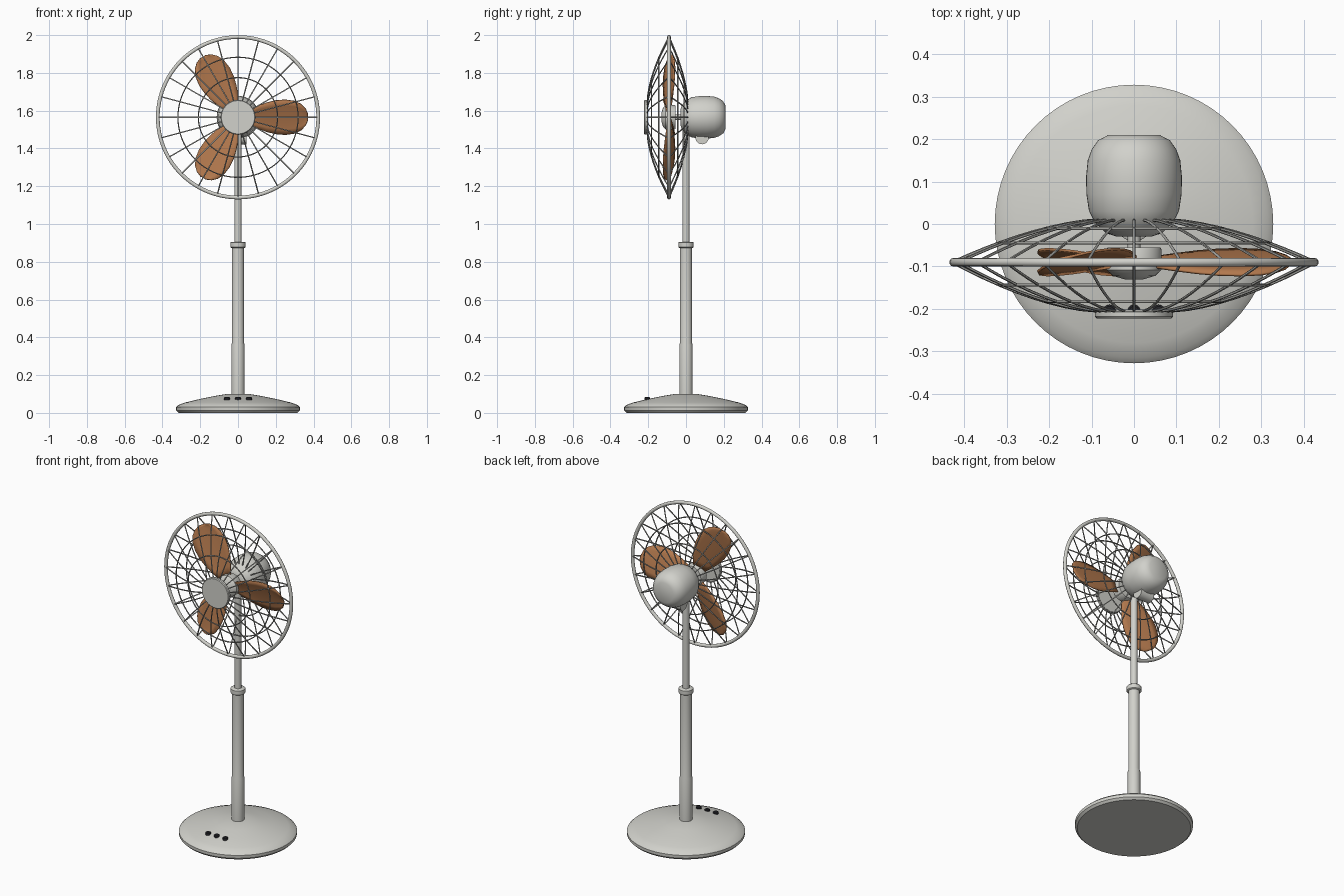
import bpy
import bmesh
from math import cos, sin, pi, radians

cube = bpy.data.objects.get("Cube")
if cube:
    bpy.data.objects.remove(cube)

HEAD = 1.565    # height of the fan axis
RIM_Y = -0.09   # plane of the guard rim and blades


def material(name, r, g, b, rough=0.5):
    m = bpy.data.materials.new(name)
    m.use_nodes = True
    m.diffuse_color = (r, g, b, 1)
    bsdf = m.node_tree.nodes["Principled BSDF"]
    bsdf.inputs["Base Color"].default_value = (r, g, b, 1)
    bsdf.inputs["Roughness"].default_value = rough
    return m


shell = material("warm light grey", 0.64, 0.64, 0.60)
wire = material("wire grey", 0.36, 0.36, 0.34)
wood = material("wood brown", 0.45, 0.19, 0.075)
black = material("button black", 0.02, 0.02, 0.025)


def finish(obj, mat, angle=40):
    obj.data.materials.append(mat)
    bpy.ops.object.select_all(action="DESELECT")
    obj.select_set(True)
    bpy.context.view_layer.objects.active = obj
    if obj.type == "CURVE":
        bpy.ops.object.convert(target="MESH")
    bpy.ops.object.shade_smooth_by_angle(angle=radians(angle))
    return obj


def from_bmesh(name, bm, mat, angle=40):
    bmesh.ops.recalc_face_normals(bm, faces=bm.faces)
    mesh = bpy.data.meshes.new(name)
    bm.to_mesh(mesh)
    bm.free()
    obj = bpy.data.objects.new(name, mesh)
    bpy.context.collection.objects.link(obj)
    return finish(obj, mat, angle)


def lathe(name, profile, mat, place, steps=48, angle=40):
    """Revolve (radius, height) points; place maps local x, y, height to space."""
    bm = bmesh.new()
    rings = []
    for r, h in profile:
        turns = [2 * pi * i / steps for i in range(steps)]
        rings.append([bm.verts.new(place(r * cos(t), r * sin(t), h)) for t in turns])
    for a, b in zip(rings, rings[1:]):
        for i in range(steps):
            j = (i + 1) % steps
            bm.faces.new((a[i], a[j], b[j], b[i]))
    bm.faces.new(rings[0])
    bm.faces.new(rings[-1])
    return from_bmesh(name, bm, mat, angle)


def upright(x, y, h):
    return (x, y, h)


def along_fan_axis(x, y, h):
    return (x, h, HEAD + y)


# Base and telescopic stand
lathe("base", [(0.315, 0), (0.327, 0.012), (0.328, 0.03), (0.315, 0.042), (0.28, 0.055),
               (0.2, 0.074), (0.12, 0.09), (0.06, 0.1)], shell, upright, 64)
lathe("lower_tube", [(0.035, 0.09), (0.035, 0.36), (0.032, 0.37), (0.032, 0.88)], shell, upright, 32)
lathe("collar", [(0.036, 0.873), (0.041, 0.877), (0.041, 0.902), (0.036, 0.906)], shell, upright, 32)
lathe("upper_tube", [(0.019, 0.88), (0.019, 1.5)], shell, upright, 24)

# Speed buttons
for i, x in enumerate((-0.058, 0, 0.058)):
    lathe("button_%d" % (i + 1), [(0.015, 0.06), (0.015, 0.08), (0.011, 0.084)], black,
          lambda u, v, h, x=x: (x + u, v - 0.205, h), 16)

# Motor housing, tilt joint and shaft
lathe("motor_housing", [(0.04, -0.03), (0.065, -0.022), (0.09, 0.0), (0.106, 0.03), (0.112, 0.07),
                        (0.113, 0.11), (0.109, 0.15), (0.1, 0.175), (0.085, 0.197), (0.06, 0.21)],
      shell, along_fan_axis, angle=50)
lathe("tilt_joint", [(0.035, -0.045), (0.035, 0.045)], shell,
      lambda u, v, h: (h, 0.085 + u, 1.457 + v), 24)
lathe("shaft", [(0.015, -0.07), (0.015, 0)], shell, along_fan_axis, 16)

# Blade hub and front badge plate
lathe("blade_hub", [(0.062, -0.055), (0.065, -0.06), (0.065, -0.108), (0.05, -0.122), (0.02, -0.131)],
      shell, along_fan_axis, 32)
lathe("front_cap", [(0.088, -0.203), (0.092, -0.207), (0.092, -0.218), (0.088, -0.222)],
      shell, along_fan_axis, 48)

# Three cambered, pitched blades
OUTLINE = [(0.05, 0.036), (0.1, 0.058), (0.15, 0.077), (0.2, 0.089), (0.25, 0.093),
           (0.3, 0.086), (0.335, 0.069), (0.358, 0.045), (0.37, 0.015)]
for k in range(3):
    turn = 2 * pi * k / 3
    bm = bmesh.new()
    rows = []
    for r, half in OUTLINE:
        row = []
        for i in range(7):
            s = i / 3 - 1
            w = half * s
            y = RIM_Y - 0.33 * w + 0.006 * (1 - s * s)
            row.append(bm.verts.new((r * cos(turn) - w * sin(turn), y,
                                     HEAD + r * sin(turn) + w * cos(turn))))
        rows.append(row)
    for a, b in zip(rows, rows[1:]):
        for i in range(6):
            bm.faces.new((a[i], a[i + 1], b[i + 1], b[i]))
    blade = from_bmesh("blade_%d" % (k + 1), bm, wood)
    solid = blade.modifiers.new("thickness", "SOLIDIFY")
    solid.thickness = 0.006
    solid.offset = 0


# Guard cages: swept spokes plus concentric rings
def wires(name, paths, radius, mat, resolution=1):
    curve = bpy.data.curves.new(name, "CURVE")
    curve.dimensions = "3D"
    curve.bevel_depth = radius
    curve.bevel_resolution = resolution
    for points, closed in paths:
        spline = curve.splines.new("POLY")
        spline.points.add(len(points) - 1)
        for p, co in zip(spline.points, points):
            p.co = (*co, 1)
        spline.use_cyclic_u = closed
    obj = bpy.data.objects.new(name, curve)
    bpy.context.collection.objects.link(obj)
    return finish(obj, mat, 60)


def circle(r, y, steps=72):
    turns = [2 * pi * i / steps for i in range(steps)]
    return [(r * cos(t), y, HEAD + r * sin(t)) for t in turns], True


def cage(name, depth, inner):
    def bulge(r):
        return RIM_Y + depth * (1 - ((r - inner) / (0.428 - inner)) ** 1.6)
    radii = [inner + (0.428 - inner) * i / 9 for i in range(10)]
    paths = []
    for n in range(24):
        t = 2 * pi * n / 24
        paths.append(([(r * cos(t), bulge(r), HEAD + r * sin(t)) for r in radii], False))
    paths += [circle(r, bulge(r)) for r in (inner, 0.21, 0.318)]
    wires(name, paths, 0.0035, wire)


cage("front_guard", -0.115, 0.088)
cage("rear_guard", 0.1, 0.08)
wires("guard_rim", [circle(0.4247, RIM_Y, 96)], 0.0103, shell, 3)
